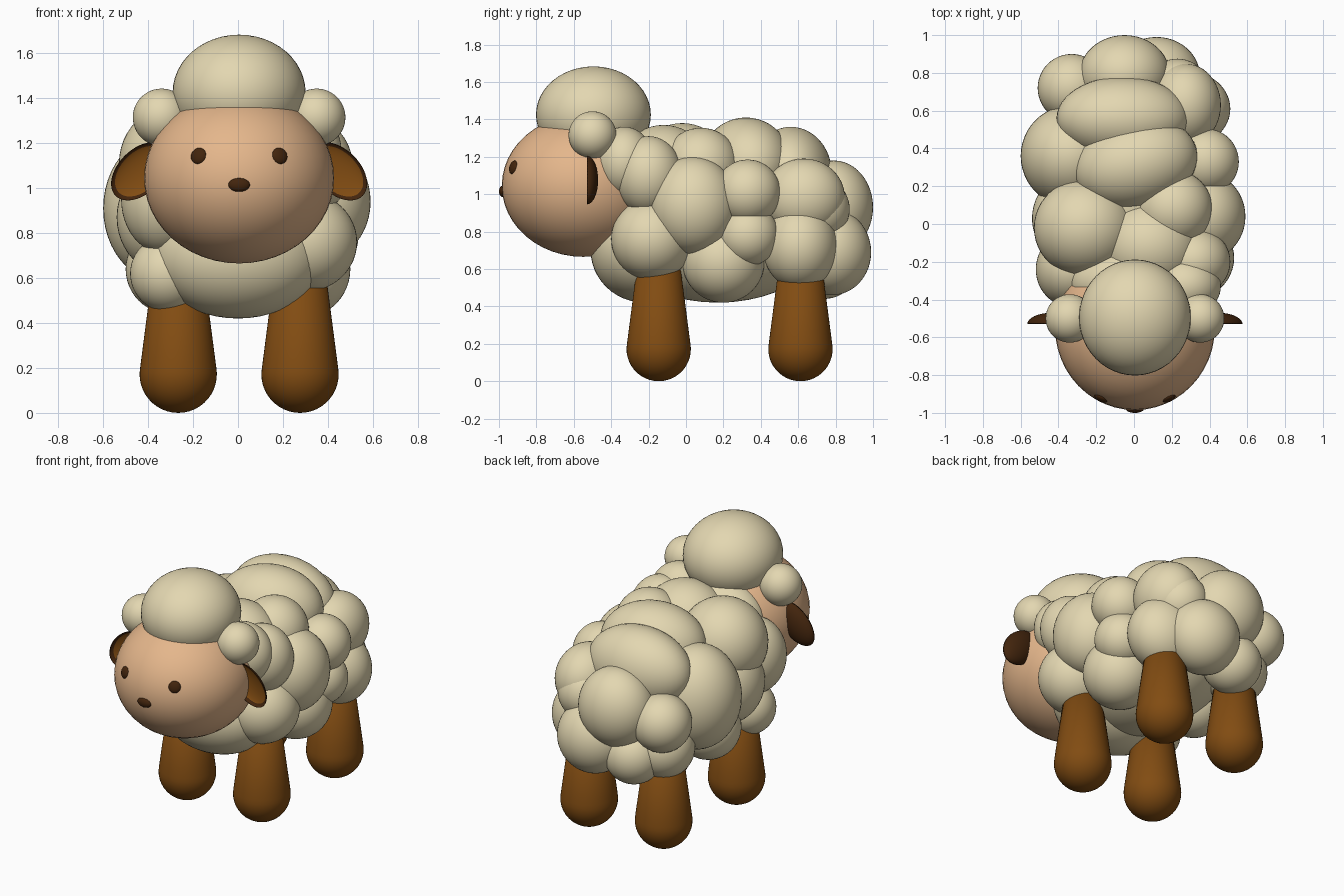
import bpy, bmesh, math
from mathutils import Matrix, Vector

if "Cube" in bpy.data.objects:
    bpy.data.objects.remove(bpy.data.objects["Cube"])


def material(name, rgb):
    m = bpy.data.materials.new(name)
    m.diffuse_color = (*rgb, 1)
    m.use_nodes = True
    m.node_tree.nodes["Principled BSDF"].inputs["Base Color"].default_value = m.diffuse_color
    return m


WOOL = material("wool", (0.77, 0.68, 0.44))
SKIN = material("skin", (0.78, 0.47, 0.26))
BROWN = material("brown", (0.22, 0.072, 0.006))
DARK = material("dark_brown", (0.055, 0.018, 0.004))


def finish(name, bm, *mats):
    me = bpy.data.meshes.new(name)
    bmesh.ops.recalc_face_normals(bm, faces=bm.faces)
    for f in bm.faces:
        f.smooth = True
    bm.to_mesh(me)
    bm.free()
    for m in mats:
        me.materials.append(m)
    ob = bpy.data.objects.new(name, me)
    bpy.context.collection.objects.link(ob)
    return ob


def ellipsoid(bm, c, r, rot=Matrix()):
    r = r if isinstance(r, tuple) else (r, r, r)
    mat = Matrix.Translation(c) @ rot @ Matrix.Diagonal((*r, 1))
    bmesh.ops.create_uvsphere(bm, u_segments=48, v_segments=24, radius=1, matrix=mat)


def blob(name, mat, *args):
    bm = bmesh.new()
    ellipsoid(bm, *args)
    return finish(name, bm, mat)


# Fleece: a core covered by overlapping tufts (centre, radius or radii)
TURN = Matrix.Rotation(math.radians(14), 4, 'Z')
tufts = [
    ((0, 0.17, 0.84), (0.40, 0.62, 0.42)),      # core
    ((0, -0.22, 0.70), (0.38, 0.29, 0.28)),     # chest
    ((-0.02, -0.31, 1.11), (0.32, 0.20, 0.25)),  # neck
    # right flank
    ((0.37, 0.04, 0.94), (0.22, 0.235, 0.26)),
    ((0.38, 0.33, 1.01), 0.175),
    ((0.37, 0.33, 0.78), 0.165),
    ((0.28, 0.61, 0.72), (0.23, 0.20, 0.23)),
    ((0.27, 0.63, 0.98), (0.19, 0.22, 0.21)),
    ((0.28, 0.20, 0.64), 0.22),
    ((0.30, -0.18, 0.76), (0.23, 0.22, 0.22)),
    ((0.32, -0.20, 1.10), (0.19, 0.18, 0.21)),
    ((0.27, -0.33, 1.17), (0.19, 0.16, 0.19)),
    # back
    ((0.21, 0.08, 1.15), 0.205),
    ((0.08, -0.12, 1.12), (0.27, 0.25, 0.25)),
    ((-0.26, -0.02, 1.11), (0.27, 0.26, 0.27)),
    ((0.01, 0.32, 1.16), (0.33, 0.24, 0.25), TURN),
    ((-0.06, 0.56, 1.11), (0.35, 0.22, 0.25)),
    # rump
    ((-0.05, 0.79, 0.93), (0.24, 0.21, 0.25)),
    ((0.12, 0.78, 0.69), (0.23, 0.21, 0.23)),
    ((-0.14, 0.74, 0.62), 0.18),
    ((-0.33, 0.72, 0.87), 0.18),
    ((0.23, 0.70, 0.92), 0.175),
    # left flank
    ((-0.33, 0.36, 0.91), (0.27, 0.27, 0.33)),
    ((-0.30, 0.03, 0.87), (0.24, 0.25, 0.26)),
    ((-0.33, -0.24, 0.95), (0.19, 0.20, 0.24)),
    ((-0.31, -0.20, 0.62), 0.17),
    ((-0.30, 0.20, 0.64), 0.20),
    ((-0.27, 0.62, 0.66), 0.19),
]
bm = bmesh.new()
for t in tufts:
    ellipsoid(bm, *t)
finish("fleece", bm, WOOL)

# Head and its wool
blob("head", SKIN, (0.005, -0.55, 1.045), (0.423, 0.435, 0.38))
blob("head_wool", WOOL, (0.005, -0.495, 1.425), (0.296, 0.307, 0.258))
blob("nose", DARK, (0.005, -0.978, 1.015), (0.048, 0.022, 0.031))


def ear(side):
    bm = bmesh.new()
    ellipsoid(bm, (0, 0, 0), 1, Matrix.Rotation(math.pi / 2, 4, 'X'))
    for f in bm.faces:
        c = f.calc_center_median()
        f.material_index = int(c.y < 0 and math.hypot(c.x, c.z) < 0.88)
    for v in bm.verts:                          # push the front in to a dish
        if v.co.y < 0:
            v.co.y *= -0.6
    angle = math.radians(45 if side > 0 else 135)
    bm.transform(Matrix.Translation((0.005 + side * 0.44, -0.53, 1.075))
                 @ Matrix.Rotation(angle, 4, 'Y')
                 @ Matrix.Diagonal((0.155, 0.06, 0.098, 1)))
    return bm


def leg(x, y):
    # round foot, tapering upward
    prof = [(0.172 * math.sin(a), 0.172 - 0.172 * math.cos(a))
            for a in [math.radians(100) * i / 12 for i in range(13)]]
    prof += [(0.115, 0.62), (0, 0.66)]
    bm = bmesh.new()
    vs = [bm.verts.new((r, 0, z)) for r, z in prof]
    es = [bm.edges.new(p) for p in zip(vs, vs[1:])]
    bmesh.ops.spin(bm, geom=vs + es, cent=(0, 0, 0), axis=(0, 0, 1),
                   angle=math.tau, steps=48)
    bmesh.ops.remove_doubles(bm, verts=bm.verts, dist=1e-4)
    bm.transform(Matrix.Translation((x, y, 0)))
    return bm


# Paired parts
for side, tag in ((-1, "left"), (1, "right")):
    blob(f"{tag}_cheek_tuft", WOOL, (0.005 + side * 0.345, -0.50, 1.315), 0.128)
    tilt = Vector((side * 0.42, -0.86, 0.25)).to_track_quat('Z', 'Y').to_matrix().to_4x4()
    blob(f"{tag}_eye", DARK, (0.005 + side * 0.18, -0.922, 1.143), (0.037, 0.037, 0.018), tilt)
    finish(f"{tag}_ear", ear(side), DARK, BROWN)
    for y, end in ((-0.146, "front"), (0.612, "back")):
        finish(f"{end}_{tag}_leg", leg(0.005 + side * 0.271, y), BROWN)
